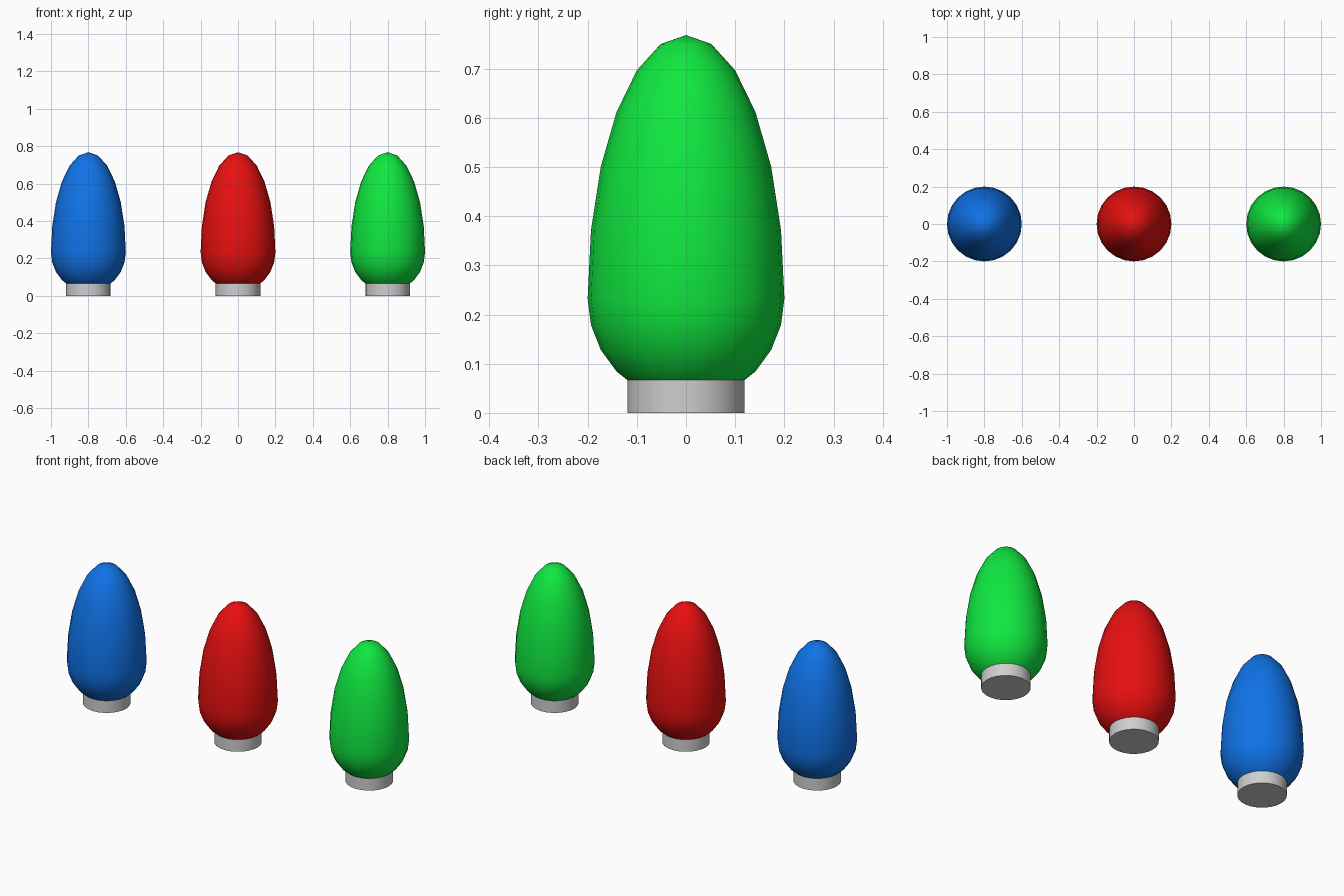
import bpy, bmesh, math

if "Cube" in bpy.data.objects:
    bpy.data.objects.remove(bpy.data.objects["Cube"])

SEG = 24


def material(name, rgb):
    m = bpy.data.materials.new(name)
    m.diffuse_color = (*rgb, 1)
    m.use_nodes = True
    m.node_tree.nodes["Principled BSDF"].inputs["Base Color"].default_value = m.diffuse_color
    return m


def finish(bm, name, x, mat):
    me = bpy.data.meshes.new(name)
    bm.to_mesh(me)
    bm.free()
    ob = bpy.data.objects.new(name, me)
    ob.location.x = x
    bpy.context.collection.objects.link(ob)
    me.materials.append(mat)
    bpy.ops.object.select_all(action='DESELECT')
    ob.select_set(True)
    bpy.context.view_layer.objects.active = ob
    bpy.ops.object.shade_smooth_by_angle(angle=math.radians(40))


# Egg-shaped glass: a sphere stretched tall above its waist, short below
def bulb(name, x, mat, waist=0.233, up=0.535, down=0.21):
    bm = bmesh.new()
    bmesh.ops.create_uvsphere(bm, u_segments=SEG, v_segments=12, radius=1)
    for v in bm.verts:
        z = v.co.z
        v.co = (v.co.x * 0.2, v.co.y * 0.2, waist + z * (up if z > 0 else down))
    finish(bm, name, x, mat)


# Short metal cap under the glass
def cap(name, x, mat, height=0.07):
    bm = bmesh.new()
    bmesh.ops.create_cone(bm, cap_ends=True, segments=SEG, radius1=0.119,
                          radius2=0.119, depth=height)
    bmesh.ops.translate(bm, verts=bm.verts, vec=(0, 0, height / 2))
    finish(bm, name, x, mat)


metal = material("grey metal", (0.62, 0.62, 0.62))
for colour, x, rgb in (("blue", -0.8, (0.005, 0.17, 0.8)),
                       ("red", 0.0, (0.8, 0.005, 0.005)),
                       ("green", 0.8, (0.005, 0.8, 0.05))):
    bulb(colour + "_bulb", x, material(colour + " glass", rgb))
    cap(colour + "_bulb_cap", x, metal)
